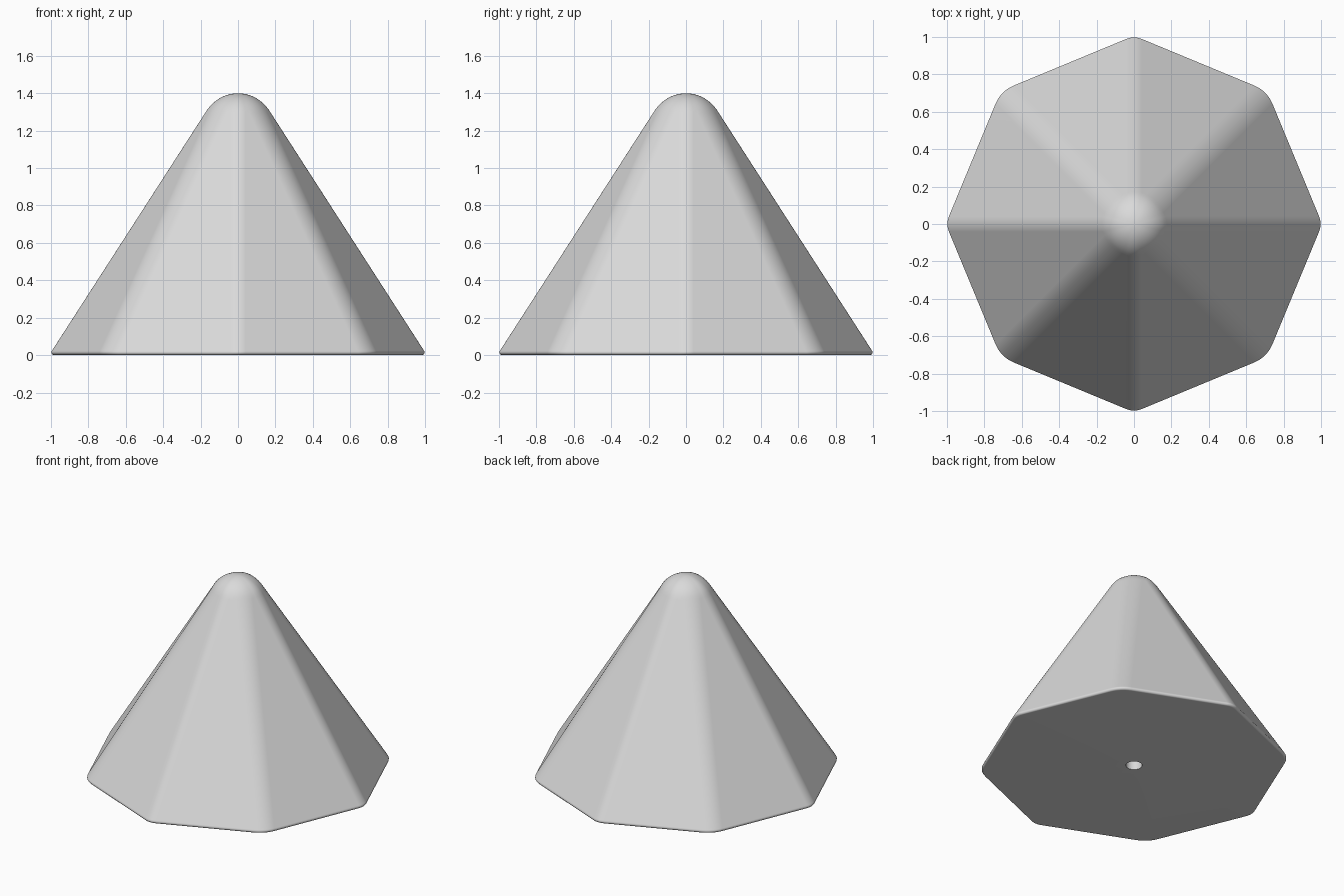
import bpy
import bmesh
from math import sin, cos, pi, radians

cube = bpy.data.objects.get("Cube")
if cube:
    bpy.data.objects.remove(cube, do_unlink=True)

SIDES, STEPS = 8, 6
HALF = pi / SIDES
CAP_Z, TOP_Z, CAP_ANGLE = 1.295, 1.4, radians(58)


def octagon(radius, z, scale=1.0):
    """Octagon ring with rounded corners, tighter on the axes."""
    points = []
    for k in range(SIDES):
        a = 2 * HALF * k
        r = 0.105 if k % 2 == 0 else 0.178
        d = radius - r / cos(HALF)
        for s in range(STEPS + 1):
            t = a + HALF * (2 * s / STEPS - 1)
            points.append((scale * (d * cos(a) + r * cos(t)),
                           scale * (d * sin(a) + r * sin(t)), z))
    return points


def circle(radius, z):
    """Round ring whose points line up with the octagon rings."""
    n = SIDES * (STEPS + 1)
    return [(radius * cos(2 * pi * i / n - HALF),
             radius * sin(2 * pi * i / n - HALF), z) for i in range(n)]


# Socket in the underside, then the base edge and the sloping sides
rings = [circle(0.053, 0.4), circle(0.053, 0)]
rings += [octagon(r, z) for r, z in
          ((0.992, 0), (1.001, 0.003), (1.0065, 0.01), (1.0065, 0.017), (1.003, 0.024))]
rings.append(octagon(0.184, CAP_Z))

# Domed tip
for i in range(9, 0, -1):
    t = CAP_ANGLE * i / 10
    drop = (TOP_Z - CAP_Z) * (1 - cos(t)) / (1 - cos(CAP_ANGLE))
    rings.append(octagon(0.184, TOP_Z - drop, sin(t) / sin(CAP_ANGLE)))

bm = bmesh.new()
loops = [[bm.verts.new(p) for p in ring] for ring in rings]
for low, high in zip(loops, loops[1:]):
    for i in range(len(low)):
        j = (i + 1) % len(low)
        bm.faces.new((low[i], low[j], high[j], high[i]))
bm.faces.new(loops[0])
tip = bm.verts.new((0, 0, TOP_Z))
last = loops[-1]
for i in range(len(last)):
    bm.faces.new((last[i], last[(i + 1) % len(last)], tip))
bmesh.ops.recalc_face_normals(bm, faces=bm.faces)

mesh = bpy.data.meshes.new("rounded_pyramid")
bm.to_mesh(mesh)
bm.free()
body = bpy.data.objects.new("rounded_pyramid", mesh)
bpy.context.collection.objects.link(body)

# Plain grey material
grey = bpy.data.materials.new("light_grey")
grey.use_nodes = True
colour = (0.7, 0.7, 0.7, 1)
grey.diffuse_color = colour
grey.node_tree.nodes["Principled BSDF"].inputs["Base Color"].default_value = colour
mesh.materials.append(grey)

bpy.ops.object.select_all(action="DESELECT")
body.select_set(True)
bpy.context.view_layer.objects.active = body
bpy.ops.object.shade_smooth_by_angle(angle=radians(40))
weighted = body.modifiers.new("even_shading", "WEIGHTED_NORMAL")
weighted.keep_sharp = True
